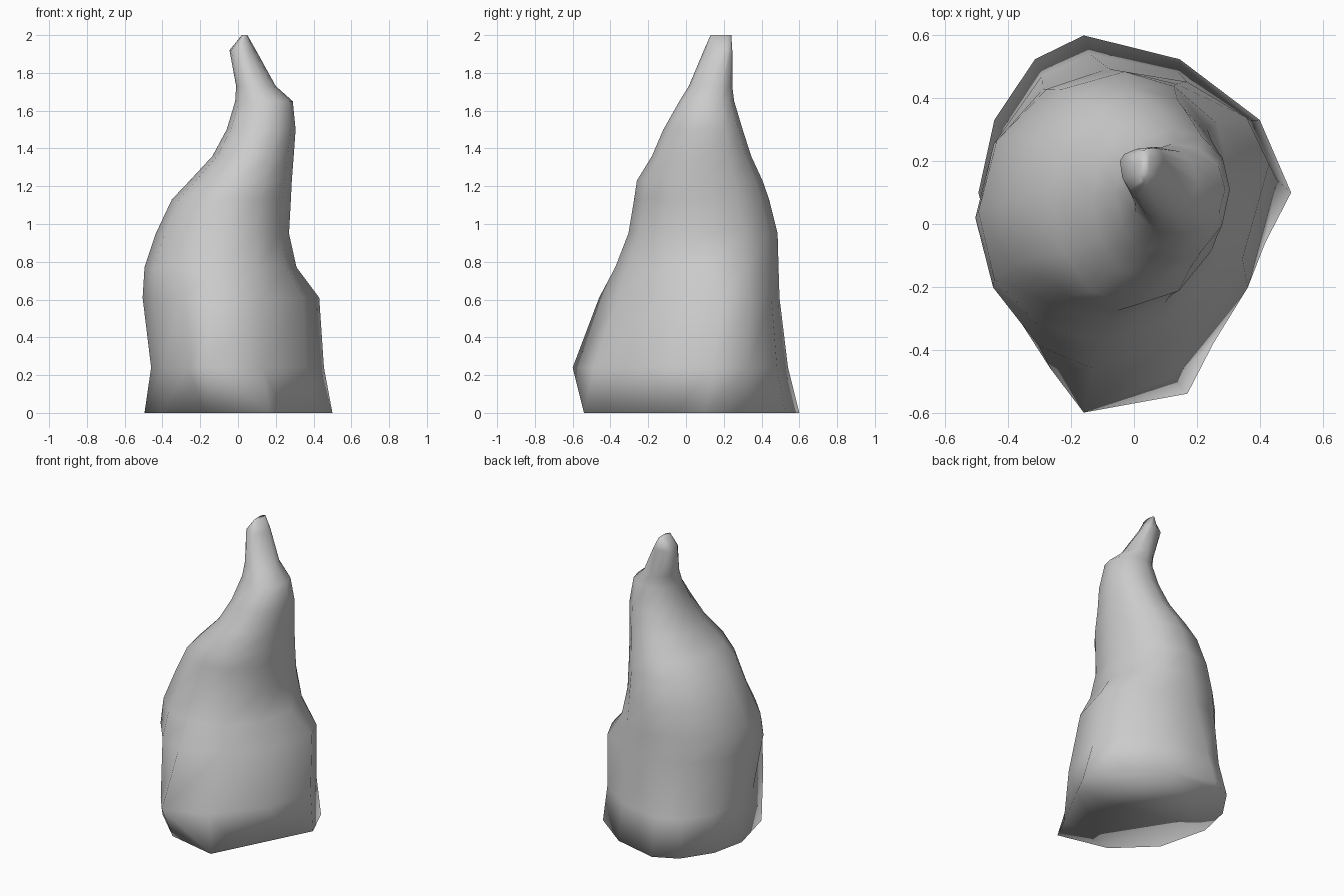
import bpy, bmesh
from math import sin, cos, pi

# Cross-sections: z, left x, right x, front y, back y,
# x of frontmost point, x of rearmost point, y of leftmost point, y of rightmost point
SECTIONS = [
    (0.00, -0.495, 0.50, -0.54, 0.60, 0.17, -0.16, 0.10, 0.10),
    (0.24, -0.46, 0.455, -0.60, 0.54, -0.16, -0.14, 0.08, 0.14),
    (0.61, -0.505, 0.43, -0.46, 0.495, -0.13, -0.08, 0.02, 0.19),
    (0.77, -0.495, 0.31, -0.375, 0.49, -0.10, -0.06, 0.04, 0.13),
    (0.95, -0.435, 0.27, -0.305, 0.485, -0.07, -0.03, 0.06, 0.10),
    (1.13, -0.35, 0.28, -0.275, 0.44, -0.05, -0.02, 0.07, 0.09),
    (1.23, -0.255, 0.285, -0.26, 0.405, 0.00, 0.02, 0.08, 0.09),
    (1.36, -0.135, 0.295, -0.18, 0.345, 0.06, 0.08, 0.09, 0.10),
    (1.50, -0.06, 0.305, -0.12, 0.30, 0.12, 0.12, 0.10, 0.11),
    (1.65, -0.015, 0.29, -0.035, 0.255, 0.15, 0.12, 0.11, 0.11),
    (1.73, -0.01, 0.20, 0.015, 0.245, 0.09, 0.09, 0.13, 0.13),
    (1.92, -0.045, 0.095, 0.095, 0.245, 0.02, 0.06, 0.20, 0.20),
    (2.00, 0.02, 0.05, 0.13, 0.24, 0.03, 0.04, 0.19, 0.19),
]
# Roundness of the low sections' quarters: back right, back left, front left, front right
ROUND = [(0.85, 0.85, 1.08, 0.0), (0.9, 0.9, 0.4, 0.85), (0.95, 0.97, 0.85, 0.85)]
UPPER_ROUND = (1.1, 1.0, 1.06, 1.0)
STEPS = 3


def ring(z, x0, x1, y0, y1, xf, xb, yl, yr, fullness):
    """Closed loop of four arcs; fullness 1 is an ellipse quarter, 0 a straight side."""
    right, back, left, front = (x1, yr), (xb, y1), (x0, yl), (xf, y0)
    quarters = [(right, back, xb, yr), (back, left, xb, yl),
                (left, front, xf, yl), (front, right, xf, yr)]
    pts = []
    for (a, b, cx, cy), full in zip(quarters, fullness):
        for i in range(STEPS):
            c, s = cos(i / STEPS * pi / 2), sin(i / STEPS * pi / 2)
            c = full * c + (1 - full) * c * c
            s = full * s + (1 - full) * s * s
            pts.append((cx + c * (a[0] - cx) + s * (b[0] - cx),
                        cy + c * (a[1] - cy) + s * (b[1] - cy), z))
    return pts


# Curved rock spire: loft through the sections and cap both ends
bm = bmesh.new()
loops = []
for k, sec in enumerate(SECTIONS):
    full = ROUND[k] if k < len(ROUND) else UPPER_ROUND
    loops.append([bm.verts.new(p) for p in ring(*sec, full)])
n = STEPS * 4
for a, b in zip(loops, loops[1:]):
    for i in range(n):
        j = (i + 1) % n
        bm.faces.new((a[i], a[j], b[j], b[i]))
bm.faces.new(loops[0][::-1])
bm.faces.new(loops[-1])
bmesh.ops.recalc_face_normals(bm, faces=bm.faces)
for f in bm.faces:
    f.smooth = True

mesh = bpy.data.meshes.new("rock_spire")
bm.to_mesh(mesh)
bm.free()
bpy.context.collection.objects.link(bpy.data.objects.new("rock_spire", mesh))
